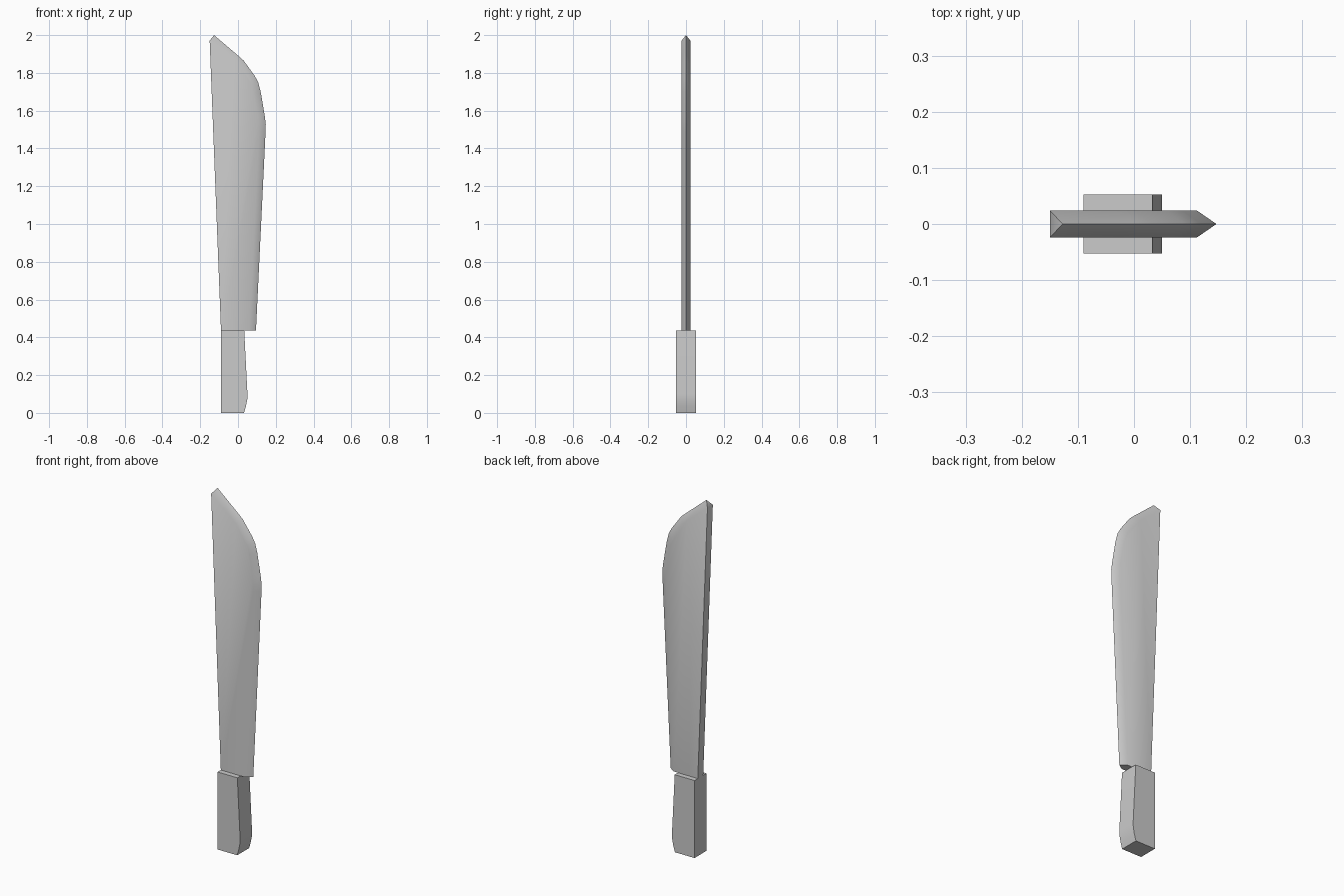
import bpy, bmesh, math
from mathutils import Vector

if "Cube" in bpy.data.objects:
    bpy.data.objects.remove(bpy.data.objects["Cube"])


def finish(name, bm, angle):
    bmesh.ops.recalc_face_normals(bm, faces=bm.faces[:])
    mesh = bpy.data.meshes.new(name)
    bm.to_mesh(mesh)
    bm.free()
    obj = bpy.data.objects.new(name, mesh)
    bpy.context.collection.objects.link(obj)
    bpy.ops.object.select_all(action='DESELECT')
    obj.select_set(True)
    bpy.context.view_layer.objects.active = obj
    bpy.ops.object.shade_smooth_by_angle(angle=math.radians(angle))
    return obj


# Blade: sharp edge line on y = 0, flat cheeks set back from it
T = 0.024
BEVEL = 0.035
edge = [Vector(p) for p in [(-0.127, 2.0), (0.0, 1.892), (0.03, 1.865),
        (0.088, 1.785), (0.107, 1.75), (0.12, 1.7), (0.142, 1.57),
        (0.147, 1.53), (0.146, 1.49), (0.095, 0.435)]]
spine_top, spine_low = (-0.15, 1.97), (-0.09, 0.435)

shoulder = []
for i, p in enumerate(edge):
    d = (edge[min(i + 1, len(edge) - 1)] - edge[max(i - 1, 0)]).normalized()
    shoulder.append(p + Vector((d.y, -d.x)) * BEVEL)
shoulder[0] = Vector(spine_top)
shoulder[-1].y = edge[-1].y

bm = bmesh.new()
mid = [bm.verts.new((p.x, 0, p.y)) for p in edge]
sides, backs = [], []
for s in (-1, 1):
    side = [bm.verts.new((p.x, s * T, p.y)) for p in shoulder]
    back = bm.verts.new((spine_low[0], s * T, spine_low[1]))
    bm.faces.new(side + [back])
    for i in range(len(mid) - 1):
        bm.faces.new((mid[i], mid[i + 1], side[i + 1], side[i]))
    sides.append(side)
    backs.append(back)
a, b = sides
bm.faces.new((mid[0], a[0], b[0]))
bm.faces.new((a[0], b[0], backs[1], backs[0]))
bm.faces.new((backs[0], a[-1], mid[-1], b[-1], backs[1]))
finish("blade", bm, 42)

# Handle: side profile extruded across the thickness
profile = [(-0.09, 0), (0.032, 0), (0.042, 0.035), (0.049, 0.07),
           (0.05, 0.1), (0.033, 0.435), (-0.09, 0.435)]
bm = bmesh.new()
face = bm.faces.new([bm.verts.new((x, -0.053, z)) for x, z in profile])
new = bmesh.ops.extrude_face_region(bm, geom=[face])["geom"]
bmesh.ops.translate(bm, vec=(0, 0.106, 0),
                    verts=[v for v in new if isinstance(v, bmesh.types.BMVert)])
finish("handle", bm, 30)
